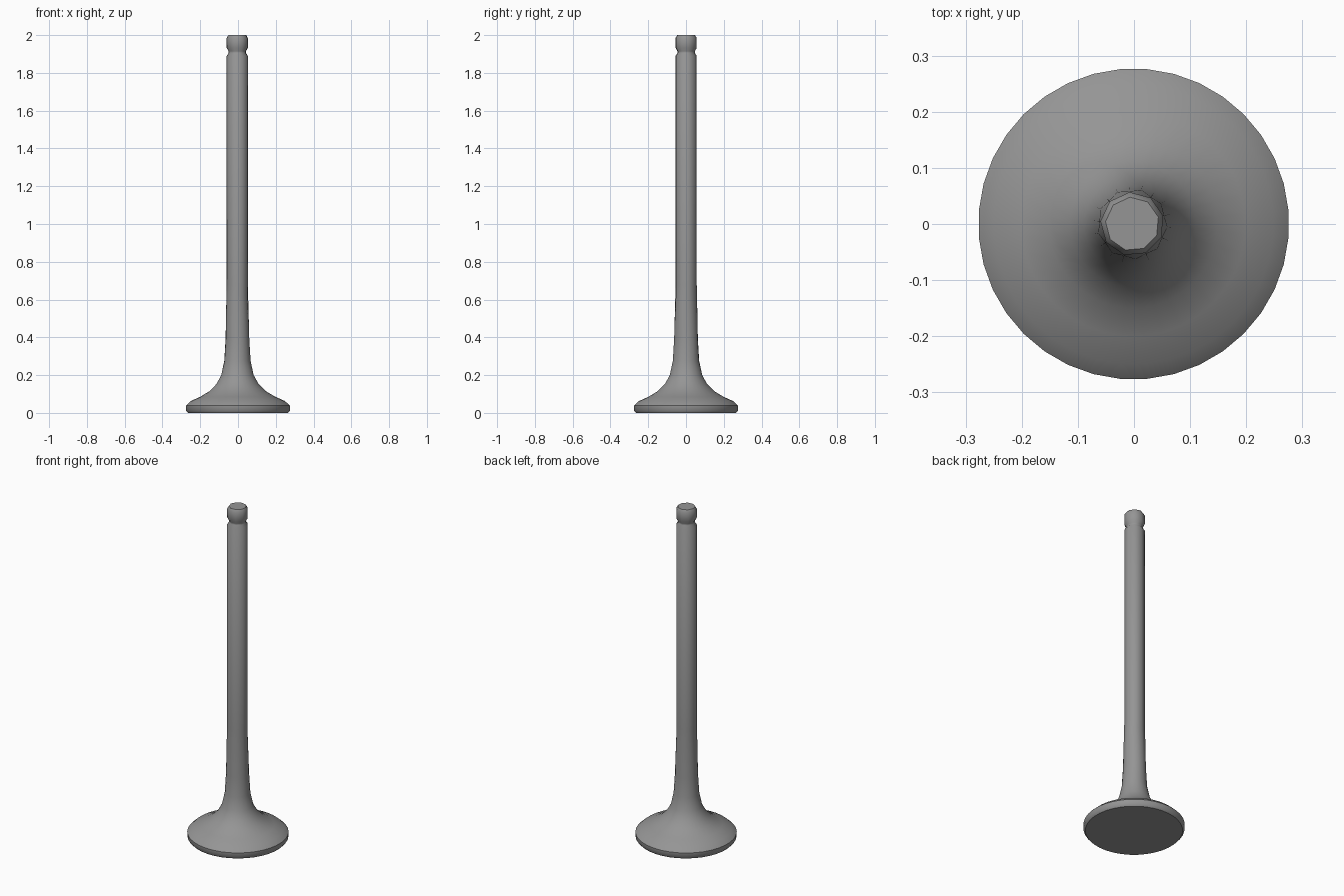
import bpy, bmesh
from math import sin, cos, radians, tau

cube = bpy.data.objects.get("Cube")
if cube:
    bpy.data.objects.remove(cube, do_unlink=True)

steel = bpy.data.materials.new("grey steel")
steel.use_nodes = True
colour = (0.3, 0.3, 0.3, 1)
steel.diffuse_color = colour
steel.node_tree.nodes["Principled BSDF"].inputs["Base Color"].default_value = colour

START = radians(95)
STEM_X = -0.003      # the stem sits slightly off the head's axis

# Profile rings: radius, height, number of sides
HEAD = [(0.266, 0, 36), (0.276, 0.012, 36), (0.277, 0.038, 36), (0.25, 0.063, 36),
        (0.2, 0.085, 36), (0.15, 0.115, 36), (0.112, 0.153, 36), (0.086, 0.2, 36)]
FLARE = [(0.07, 0.275, 18), (0.063, 0.39, 18), (0.0585, 0.62, 9)]
STEM = [(0.057, 0.68, 9), (0.057, 1.89, 9)]
GROOVE = [(0.047, 1.905, 9), (0.047, 1.915, 9)]
TIP = [(0.057, 1.932, 9), (0.057, 1.985, 9), (0.048, 2, 9)]


def add_ring(bm, radius, z, sides):
    x = STEM_X * min(1, z / 0.2)
    return [bm.verts.new((x + radius * cos(START + tau * i / sides),
                          radius * sin(START + tau * i / sides), z))
            for i in range(sides)]


def bridge(bm, low, high):
    """Join two rings; the lower may have a whole multiple of the upper's sides."""
    step = len(low) // len(high)
    n = len(low)
    for j, top in enumerate(high):
        after = high[(j + 1) % len(high)]
        first = j * step
        half = step // 2
        for k in range(step):
            a, b = low[first + k], low[(first + k + 1) % n]
            if k == half:
                bm.faces.new((a, b, after, top))
            else:
                bm.faces.new((a, b, top if k < half else after))


# Valve: one lathed body from the head to the tip
bm = bmesh.new()
rings = [add_ring(bm, *p) for p in HEAD + FLARE + STEM + GROOVE + TIP]
for low, high in zip(rings, rings[1:]):
    bridge(bm, low, high)
bm.faces.new(rings[0][::-1])
bm.faces.new(rings[-1])
bmesh.ops.recalc_face_normals(bm, faces=bm.faces)

mesh = bpy.data.meshes.new("valve")
bm.to_mesh(mesh)
bm.free()
mesh.materials.append(steel)
valve = bpy.data.objects.new("valve", mesh)
bpy.context.collection.objects.link(valve)

bpy.ops.object.select_all(action="DESELECT")
valve.select_set(True)
bpy.context.view_layer.objects.active = valve
bpy.ops.object.shade_smooth_by_angle(angle=radians(44))
